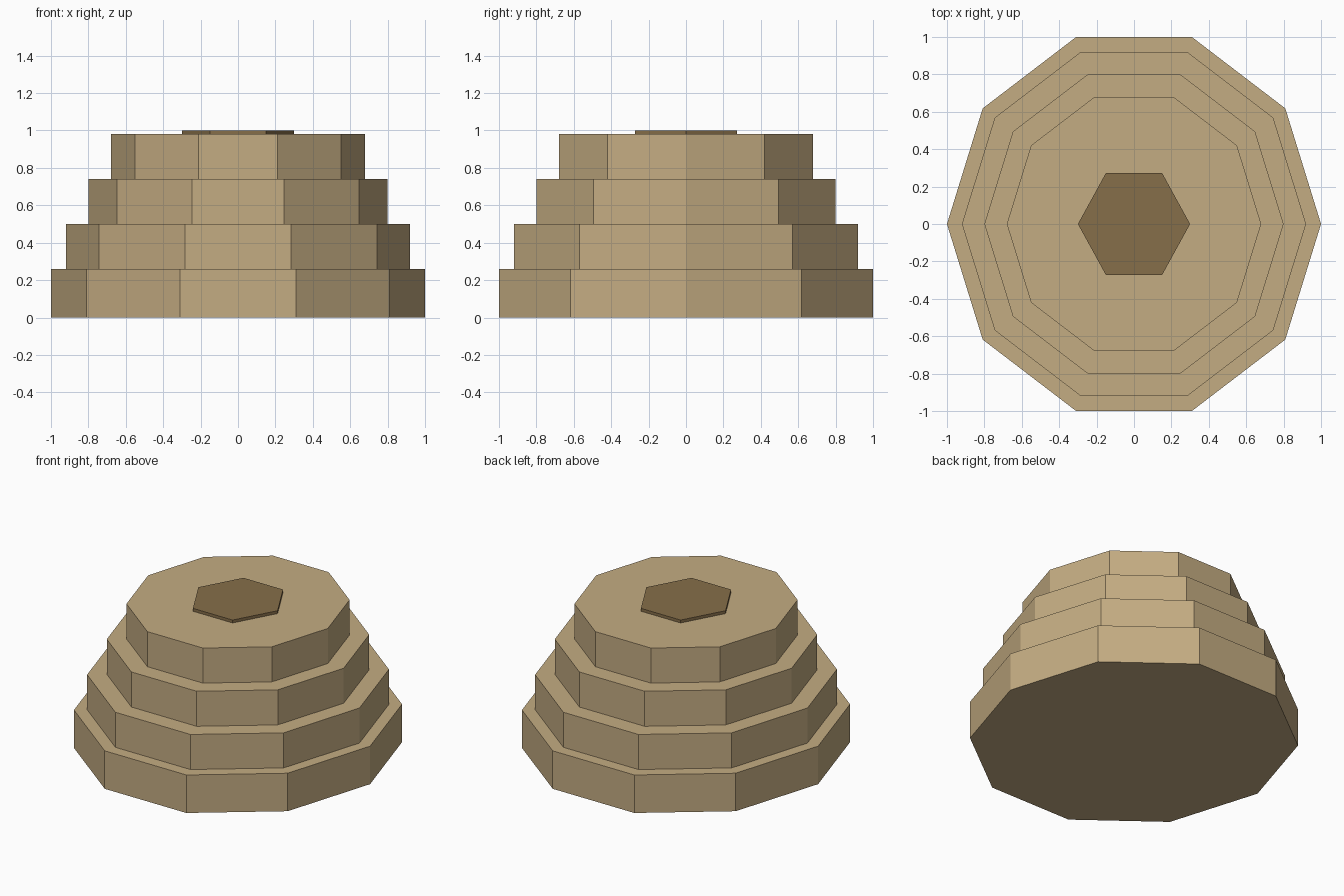
import bpy
import math

cube = bpy.data.objects.get("Cube")
if cube:
    bpy.data.objects.remove(cube, do_unlink=True)


def make_material(name, rgb):
    mat = bpy.data.materials.new(name)
    mat.use_nodes = True
    color = (*rgb, 1.0)
    mat.diffuse_color = color
    mat.node_tree.nodes["Principled BSDF"].inputs["Base Color"].default_value = color
    return mat


sand = make_material("sand", (0.552, 0.413, 0.223))
brown = make_material("dark_brown", (0.238, 0.156, 0.067))

# The decagon is stretched slightly so that it is as deep as it is wide
STRETCH = 1 / math.sin(math.radians(72))


def add_prism(name, sides, radius, bottom, top, mat):
    """Flat-sided prism with one corner pointing along +x."""
    bpy.ops.mesh.primitive_cylinder_add(
        vertices=sides, radius=radius, depth=top - bottom,
        location=(0, 0, (bottom + top) / 2), rotation=(0, 0, math.pi / 2))
    obj = bpy.context.object
    bpy.ops.object.transform_apply(location=False, rotation=True, scale=False)
    obj.scale.y = STRETCH
    bpy.ops.object.transform_apply(location=False, rotation=False, scale=True)
    obj.name = name
    obj.data.materials.append(mat)
    return obj


# Stacked tiers, shrinking upward
tiers = [("base_tier", 1.0, 0.26), ("lower_tier", 0.92, 0.5),
         ("upper_tier", 0.8, 0.74), ("top_tier", 0.68, 0.98)]
bottom = 0.0
for name, radius, top in tiers:
    add_prism(name, 10, radius, bottom, top, sand)
    bottom = top

# Hexagonal cap on the summit
add_prism("hexagonal_cap", 6, 0.3, bottom, 1.0, brown)
